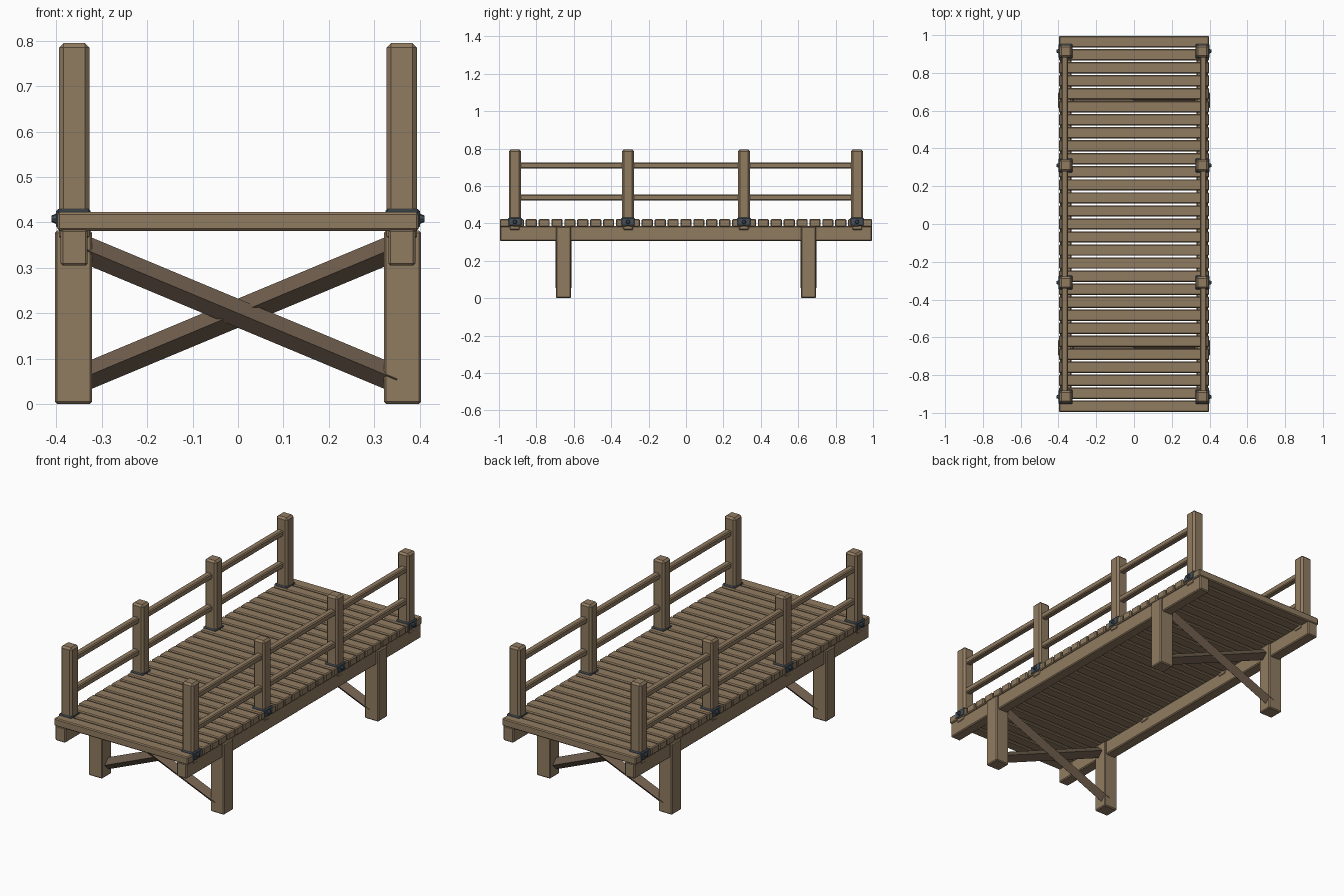
import bpy, bmesh
from math import radians, atan2, hypot
from mathutils import Matrix, Vector

if "Cube" in bpy.data.objects:
    bpy.data.objects.remove(bpy.data.objects["Cube"])


def material(name, color):
    m = bpy.data.materials.new(name)
    m.diffuse_color = (*color, 1)
    m.use_nodes = True
    m.node_tree.nodes["Principled BSDF"].inputs["Base Color"].default_value = m.diffuse_color
    return m


WOOD = material("wood", (0.28, 0.20, 0.12))
DARK_WOOD = material("dark_wood", (0.15, 0.105, 0.07))
METAL = material("iron", (0.06, 0.08, 0.10))


def finish(name, bm, mat, matrix):
    mesh = bpy.data.meshes.new(name)
    bm.to_mesh(mesh)
    bm.free()
    mesh.materials.append(mat)
    ob = bpy.data.objects.new(name, mesh)
    ob.matrix_world = matrix
    bpy.context.collection.objects.link(ob)
    return ob


def beam(name, center, size, mat=WOOD, bevel=0.005, rot=Matrix()):
    """Chamfered box."""
    bm = bmesh.new()
    bmesh.ops.create_cube(bm, size=1)
    bmesh.ops.scale(bm, vec=size, verts=bm.verts)
    if bevel:
        bmesh.ops.bevel(bm, geom=bm.edges[:], offset=bevel, segments=1,
                        affect='EDGES', profile=0.5)
    return finish(name, bm, mat, Matrix.Translation(center) @ rot)


def bolt(name, center, side):
    """Tapered eight-sided bolt head pointing outwards along x."""
    bm = bmesh.new()
    bmesh.ops.create_cone(bm, cap_ends=True, segments=8,
                          radius1=0.013, radius2=0.007, depth=0.014)
    rot = Matrix.Rotation(radians(90 * side), 4, 'Y')
    return finish(name, bm, METAL, Matrix.Translation(center) @ rot)


# Deck planks
N = 29
PITCH = 2 / N
for i in range(N):
    y = -1 + PITCH * (i + 0.5)
    beam("deck_plank", (0, y, 0.402), (0.796, PITCH - 0.009, 0.041))

POST_Y = (-0.915, -0.31, 0.31, 0.915)
for side in (-1, 1):
    # Long stringers under the deck
    beam("stringer", (side * 0.361, 0, 0.345), (0.06, 1.99, 0.08))
    # Support legs
    for y in (-0.655, 0.655):
        beam("leg", (side * 0.3625, y, 0.191), (0.082, 0.08, 0.382))
    # Railing posts with iron collars and bolts
    for y in POST_Y:
        beam("railing_post", (side * 0.361, y, 0.577), (0.067, 0.065, 0.436), bevel=0.01)
        beam("post_collar", (side * 0.3625, y, 0.408), (0.076, 0.075, 0.044), METAL)
        bolt("collar_bolt", (side * 0.404, y, 0.408), side)
    # Rails between neighbouring posts
    for y0, y1 in zip(POST_Y, POST_Y[1:]):
        for z in (0.538, 0.71):
            beam("rail", (side * 0.367, (y0 + y1) / 2, z), (0.034, y1 - y0 - 0.04, 0.031))

# Crossed braces, turned on edge, between each pair of legs
length = hypot(0.70, 0.292)
slope = atan2(0.292, 0.70)
for y in (-0.655, 0.655):
    for s in (-1, 1):
        rot = Matrix.Rotation(s * slope * -1, 4, 'Y') @ Matrix.Rotation(radians(45), 4, 'X')
        beam("cross_brace", (0, y + s * 0.012, 0.2), (length, 0.042, 0.042),
             DARK_WOOD, 0, rot)
